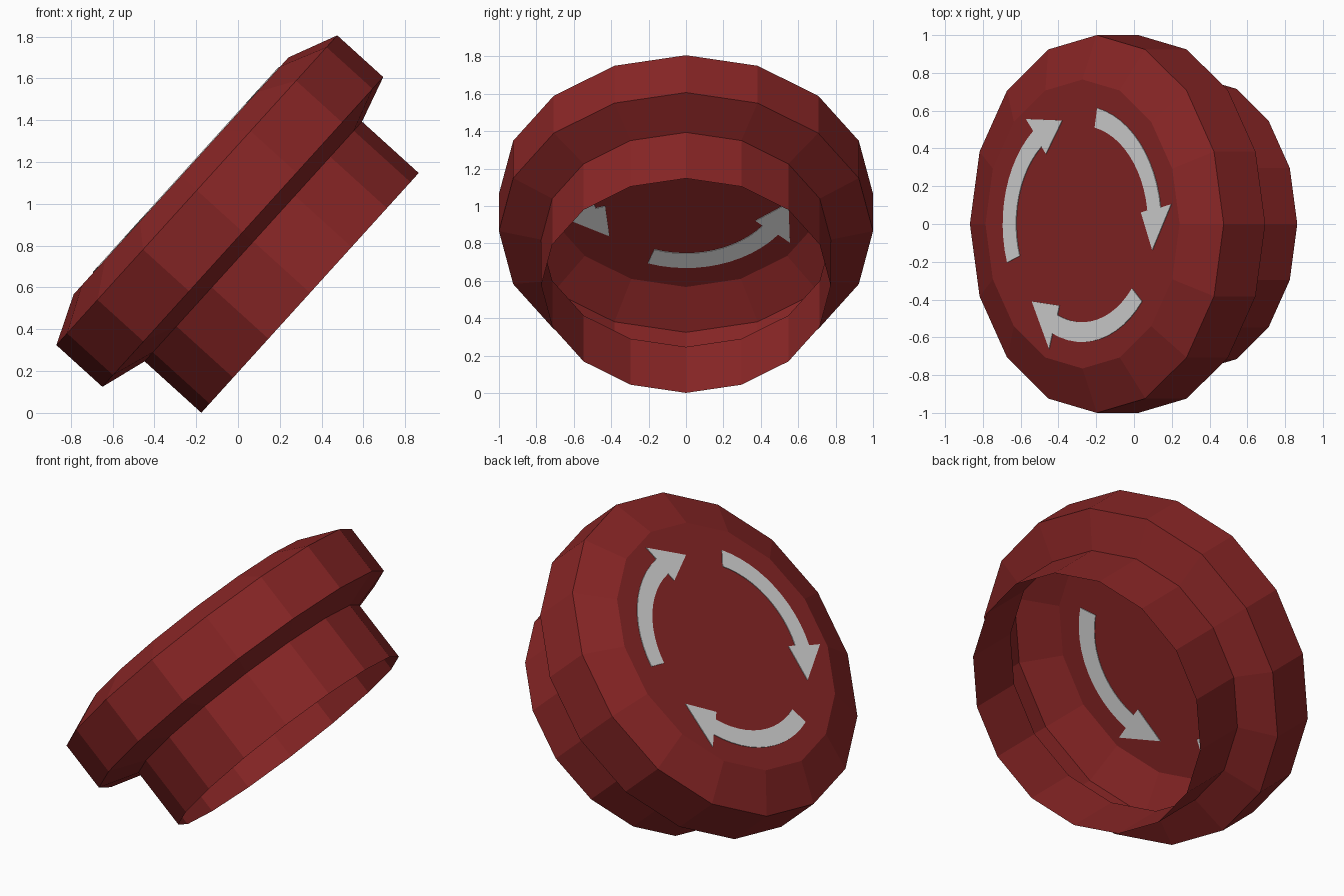
import bpy, bmesh, math
from mathutils import Matrix

if "Cube" in bpy.data.objects:
    bpy.data.objects.remove(bpy.data.objects["Cube"])

# Tilted frame: local z is the axis of the lid
TILT = Matrix.Translation((-0.197, 0, 1.065)) @ Matrix.Rotation(math.radians(-47.8), 4, 'Y')
SIDES = 16
CAP_H = 0.102


def material(name, rgb):
    m = bpy.data.materials.new(name)
    m.diffuse_color = (*rgb, 1)
    m.use_nodes = True
    m.node_tree.nodes["Principled BSDF"].inputs["Base Color"].default_value = m.diffuse_color
    return m


def finish(bm, name, mat):
    me = bpy.data.meshes.new(name)
    bm.to_mesh(me)
    bm.free()
    me.materials.append(mat)
    ob = bpy.data.objects.new(name, me)
    ob.matrix_world = TILT
    bpy.context.collection.objects.link(ob)
    return ob


def polar(r, deg, h):
    a = math.radians(deg)
    return (r * math.cos(a), r * math.sin(a), h)


red = material("dark red", (0.25, 0.019, 0.019))
grey = material("light grey", (0.70, 0.70, 0.70))

# Lid shell: open below, closed by a flat cap (radius, height)
profile = [(0.774, -0.731), (0.774, -0.365), (1.0, -0.297), (1.0, 0.0), (0.765, CAP_H)]
bm = bmesh.new()
rings = [[bm.verts.new(polar(r, 360 * i / SIDES, h)) for i in range(SIDES)] for r, h in profile]
for lo, hi in zip(rings, rings[1:]):
    for i in range(SIDES):
        j = (i + 1) % SIDES
        bm.faces.new((lo[i], lo[j], hi[j], hi[i]))
bm.faces.new(rings[-1])
finish(bm, "lid_shell", red)

# Three curved arrows: thin plates through the cap, visible from both sides
T = 0.004
STEPS = 12
for k in range(3):
    base = 120 * k
    arc = [base + 79 + (8 - 79) * i / STEPS for i in range(STEPS + 1)]
    outline = [(0.625, a) for a in arc]
    outline += [(0.71, base + 8.5), (0.57, base - 14), (0.468, base + 7.5)]
    outline += [(0.52, a) for a in reversed(arc)]
    bm = bmesh.new()
    face = bm.faces.new([bm.verts.new(polar(r, a, CAP_H - T)) for r, a in outline])
    ext = bmesh.ops.extrude_face_region(bm, geom=[face], use_keep_orig=True)
    top = [v for v in ext["geom"] if isinstance(v, bmesh.types.BMVert)]
    bmesh.ops.translate(bm, verts=top, vec=(0, 0, 2 * T))
    bmesh.ops.recalc_face_normals(bm, faces=bm.faces)
    bmesh.ops.triangulate(bm, faces=[f for f in bm.faces if len(f.verts) > 4])
    finish(bm, f"arrow_{k + 1}", grey)
